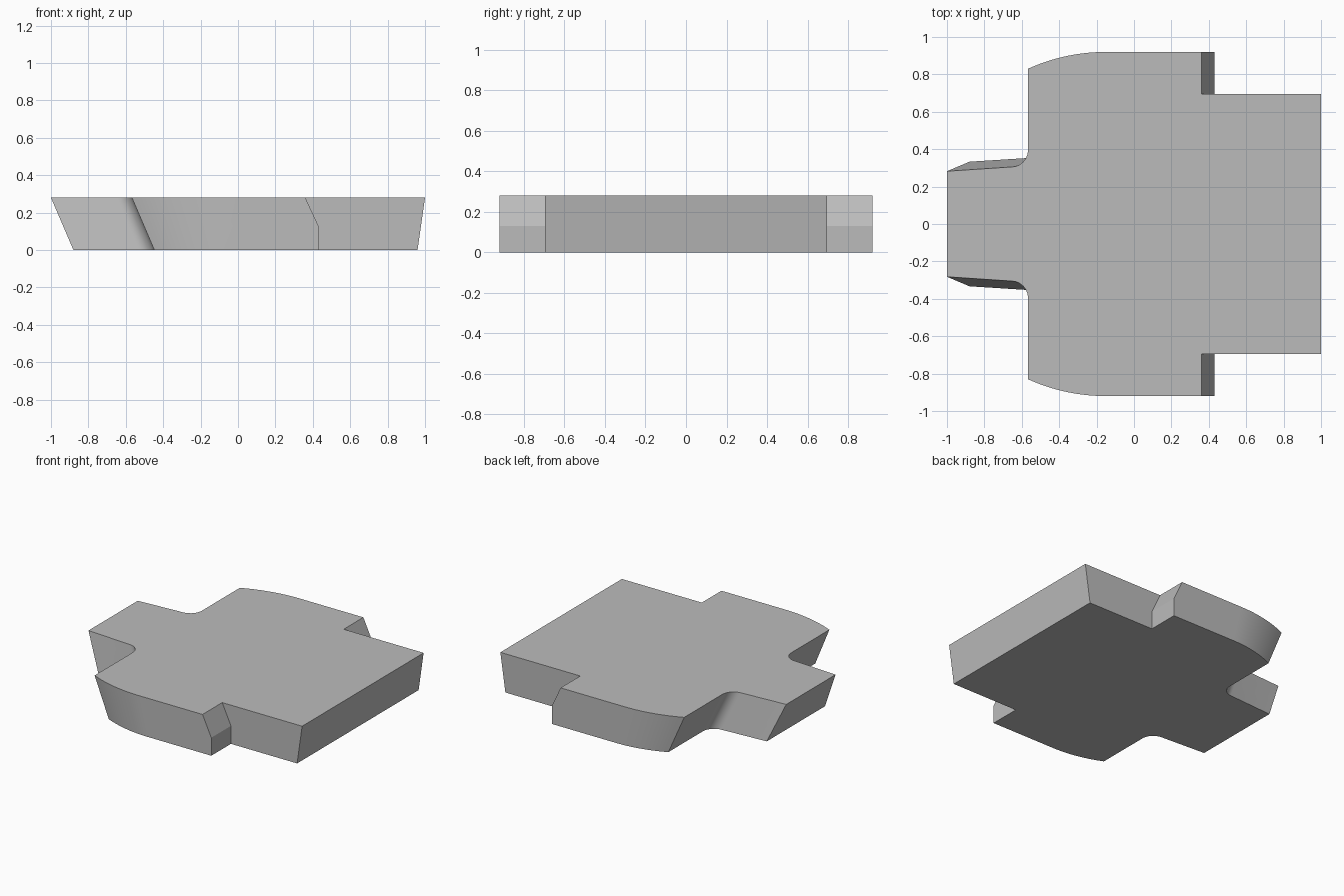
import bpy, bmesh
from math import sin, cos, radians, sqrt

if "Cube" in bpy.data.objects:
    bpy.data.objects.remove(bpy.data.objects["Cube"], do_unlink=True)

HEIGHT = 0.28
CHAMFER_Z = 0.13
ARC_STEPS = 12
FILLET_STEPS = 10


def half_outline(end_x, notch_x, arc_x, wing_x, wing_y, fillet_y, tip):
    """Outline of the +y half, from the wide end round to the narrow tip."""
    pts = [(end_x, 0.695), (notch_x, 0.695), (notch_x, 0.92)]
    # Curved shoulder, tangent to the straight side
    run, drop = arc_x - wing_x, 0.92 - wing_y
    radius = (run * run + drop * drop) / (2 * drop)
    for i in range(ARC_STEPS + 1):
        d = run * i / ARC_STEPS
        pts.append((arc_x - d, 0.92 - radius + sqrt(radius ** 2 - d * d)))
    # Rounded inner corner between shoulder and arm
    r = 0.09
    for i in range(FILLET_STEPS + 1):
        a = radians(-87 * i / FILLET_STEPS)
        pts.append((wing_x - r + r * cos(a), fillet_y + r * sin(a)))
    return pts + [tip]


def full_outline(half):
    return half + [(x, -y) for x, y in reversed(half)]


top_half = half_outline(1.0, 0.36, -0.15, -0.567, 0.83, 0.395, (-1.0, 0.282))
base_half = half_outline(0.96, 0.43, -0.08, -0.447, 0.84, 0.445, (-0.88, 0.333))

# Break level: straight taper everywhere except at the notch, which goes vertical
t = CHAMFER_Z / HEIGHT
mid_half = [(b[0] + (a[0] - b[0]) * t, b[1] + (a[1] - b[1]) * t)
            for a, b in zip(top_half, base_half)]
for i in (1, 2):
    mid_half[i] = base_half[i]

# Loft the slab through the three levels
bm = bmesh.new()
rings = []
for half, z in ((base_half, 0), (mid_half, CHAMFER_Z), (top_half, HEIGHT)):
    rings.append([bm.verts.new((x, y, z)) for x, y in full_outline(half)])
n = len(rings[0])
for low, high in zip(rings, rings[1:]):
    for i in range(n):
        j = (i + 1) % n
        bm.faces.new((low[i], low[j], high[j], high[i]))
bm.faces.new(rings[-1])
bm.faces.new(list(reversed(rings[0])))
bmesh.ops.recalc_face_normals(bm, faces=bm.faces)

mesh = bpy.data.meshes.new("tapered_slab")
bm.to_mesh(mesh)
bm.free()
slab = bpy.data.objects.new("tapered_slab", mesh)
bpy.context.collection.objects.link(slab)

# Plain grey material
grey = bpy.data.materials.new("plain_grey")
grey.use_nodes = True
colour = (0.5, 0.5, 0.5, 1)
grey.diffuse_color = colour
grey.node_tree.nodes["Principled BSDF"].inputs["Base Color"].default_value = colour
mesh.materials.append(grey)

bpy.context.view_layer.objects.active = slab
slab.select_set(True)
bpy.ops.object.shade_smooth_by_angle(angle=radians(20))
